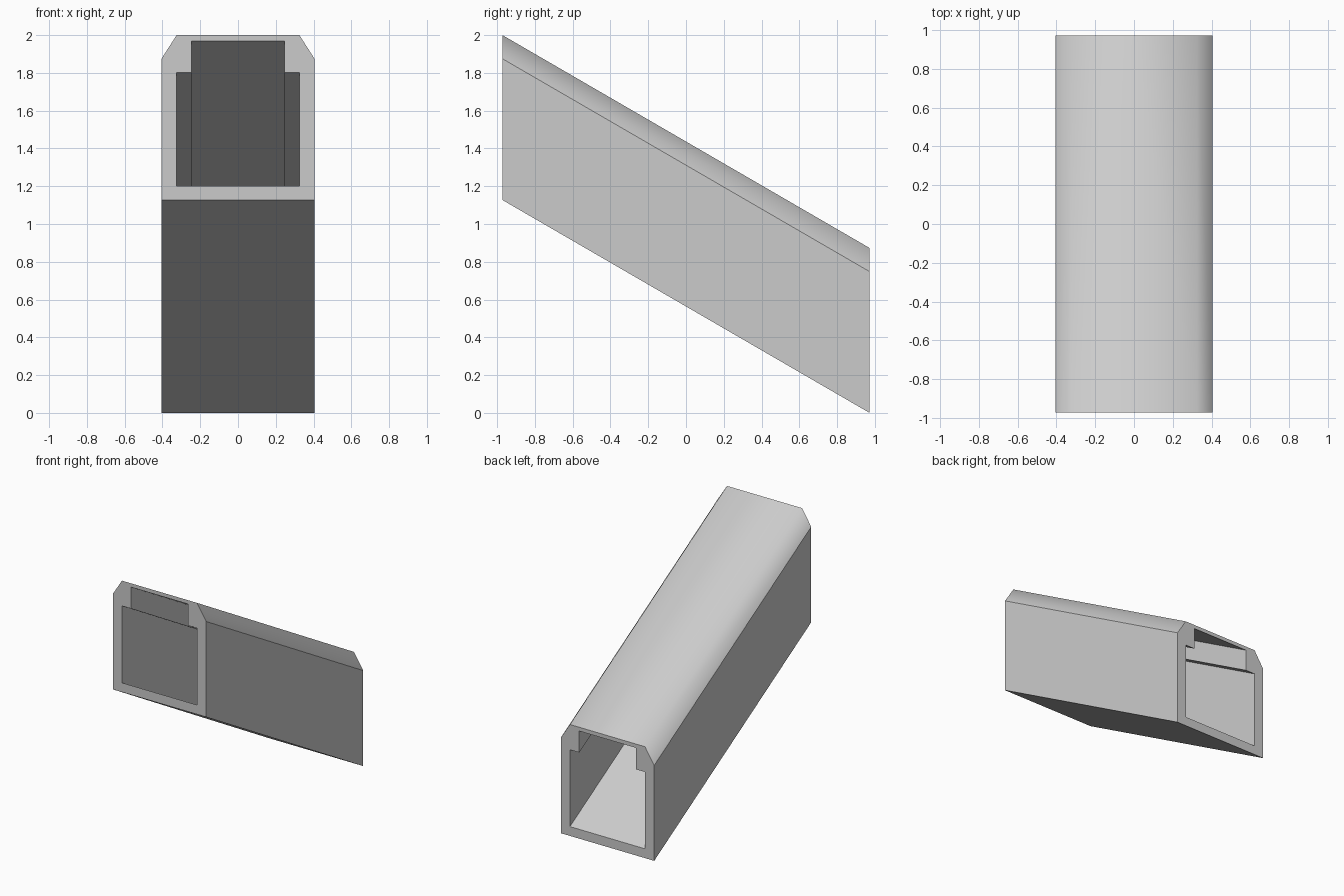
import bpy, bmesh
from mathutils import Vector

if "Cube" in bpy.data.objects:
    bpy.data.objects.remove(bpy.data.objects["Cube"])

HALF_LEN = 0.972
DROP = 1.127  # how far the tube falls from front to back

# Right half of the wall cross-section (x, height), outside then inside
profile = [(0, 0), (0.405, 0), (0.405, 0.748), (0.325, 0.873), (0, 0.873),
           (0, 0.843), (0.245, 0.843), (0.245, 0.675),
           (0.325, 0.675), (0.325, 0.073), (0, 0.073)]

bm = bmesh.new()
front = bm.faces.new([bm.verts.new((x, -HALF_LEN, z + DROP)) for x, z in profile])

# Sweep the section back and down, keeping both ends vertical
result = bmesh.ops.extrude_face_region(bm, geom=[front], use_keep_orig=True)
moved = [g for g in result["geom"] if isinstance(g, bmesh.types.BMVert)]
bmesh.ops.translate(bm, verts=moved, vec=Vector((0, 2 * HALF_LEN, -DROP)))
bmesh.ops.recalc_face_normals(bm, faces=bm.faces)

# Open the centre plane so the mirrored halves join into one tube
centre = [f for f in bm.faces if all(abs(v.co.x) < 1e-5 for v in f.verts)]
bmesh.ops.delete(bm, geom=centre, context='FACES')

# Soft shading between roof and chamfer, crisp edges elsewhere
for f in bm.faces:
    f.smooth = True
for e in bm.edges:
    on_centre = all(abs(v.co.x) < 1e-5 for v in e.verts)
    runs_back = abs(e.verts[0].co.y - e.verts[1].co.y) > 1
    at_roof = all(abs(v.co.x - 0.325) < 1e-4
                  and abs(v.co.z - 0.873 - (DROP if v.co.y < 0 else 0)) < 1e-4
                  for v in e.verts)
    e.smooth = runs_back and (on_centre or at_roof)

mesh = bpy.data.meshes.new("sloped_duct")
bm.to_mesh(mesh)
bm.free()
duct = bpy.data.objects.new("sloped_duct", mesh)
bpy.context.collection.objects.link(duct)

mirror = duct.modifiers.new("mirror", 'MIRROR')
mirror.use_axis[0] = True
mirror.use_clip = True
